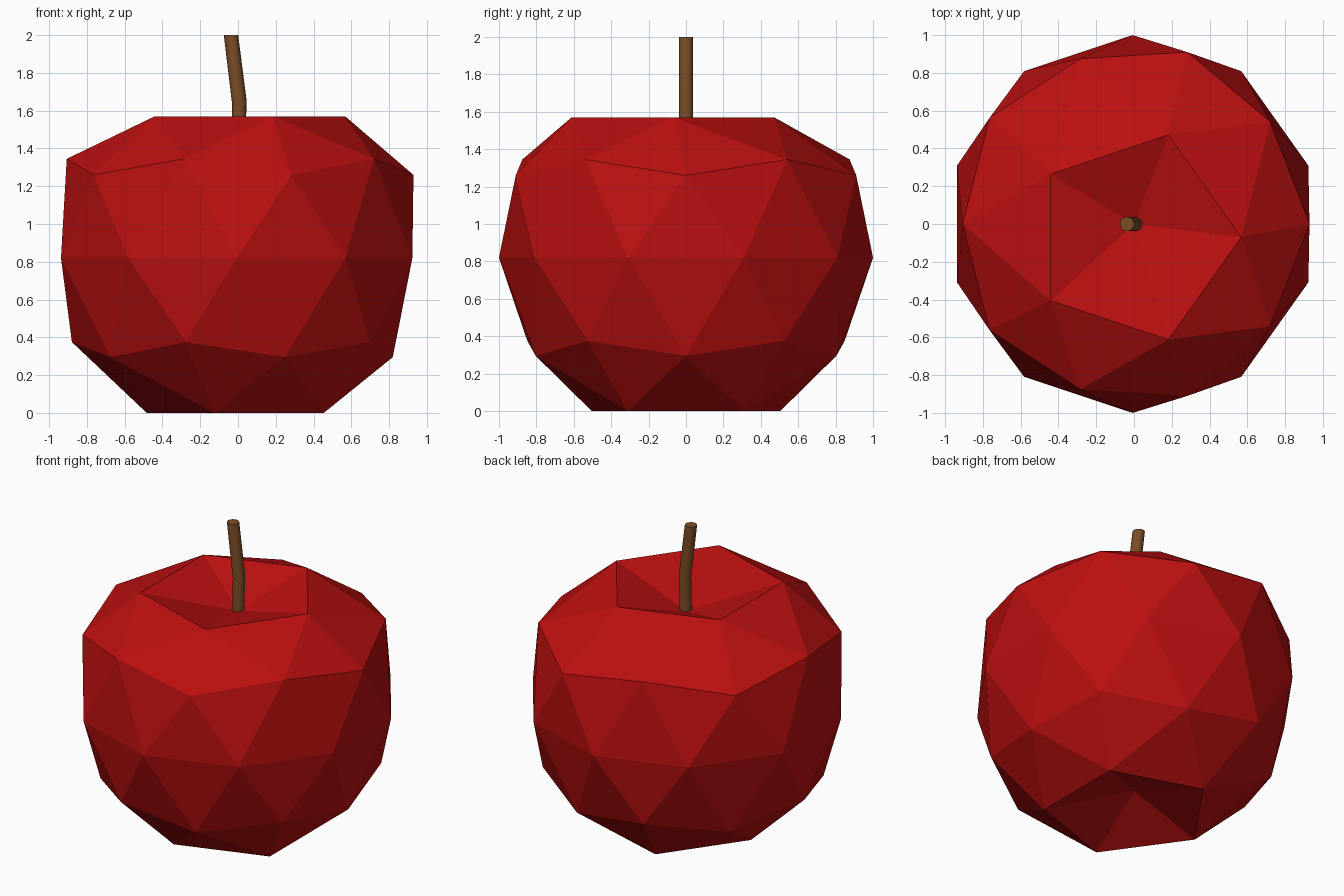
import bpy, bmesh, math
from mathutils import Vector

if "Cube" in bpy.data.objects:
    bpy.data.objects.remove(bpy.data.objects["Cube"])


def material(name, rgb):
    m = bpy.data.materials.new(name)
    m.diffuse_color = (*rgb, 1)
    m.use_nodes = True
    m.node_tree.nodes["Principled BSDF"].inputs["Base Color"].default_value = m.diffuse_color
    return m


def add_object(name, bm, mat, smooth=False):
    bmesh.ops.recalc_face_normals(bm, faces=bm.faces)
    me = bpy.data.meshes.new(name)
    bm.to_mesh(me)
    bm.free()
    me.materials.append(mat)
    ob = bpy.data.objects.new(name, me)
    bpy.context.collection.objects.link(ob)
    if smooth:
        bpy.context.view_layer.objects.active = ob
        ob.select_set(True)
        bpy.ops.object.shade_smooth_by_angle(angle=math.radians(40))
    return ob


red = material("apple red", (0.5, 0.005, 0.005))
brown = material("stem brown", (0.2, 0.075, 0.02))

# Fruit: an icosphere whose rings are reshaped into an apple with two dimples
# sphere height: (radius, new height, x shift, y shift)
rings = {
    1.0: (0, 1.41, 0, 0),            # top dimple
    0.851: (0.57, 1.57, 0.01, -0.07),  # top rim
    0.526: (0.92, 1.345, -0.007, 0),
    0.447: (0.957, 1.26, -0.007, 0),
    0.0: (1.0, 0.82, -0.007, 0),     # widest ring
    -0.447: (0.892, 0.375, -0.007, 0),
    -0.526: (0.845, 0.295, -0.007, 0),
    -0.851: (0.53, 0.0, 0.035, 0),   # bottom rim
    -1.0: (0, 0.165, 0, 0),          # bottom dimple
}
bm = bmesh.new()
bmesh.ops.create_icosphere(bm, subdivisions=2, radius=1)
for v in bm.verts:
    r, z, dx, dy = rings[min(rings, key=lambda h: abs(h - v.co.z))]
    a = math.atan2(v.co.y, v.co.x)
    v.co = Vector((0.978 * r * math.cos(a) + dx, r * math.sin(a) + dy, z))
add_object("apple_fruit", bm, red)

# Stem: a round tube with one slight bend
SIDES, RADIUS = 16, 0.038
bm = bmesh.new()
loops = []
for x, z in [(0.002, 1.4), (0.007, 1.645), (-0.037, 2.0)]:
    loops.append([bm.verts.new((x + RADIUS * math.cos(t), RADIUS * math.sin(t),
                                z + (0.012 * math.cos(t) if z == 1.645 else 0)))
                  for t in (2 * math.pi * i / SIDES for i in range(SIDES))])
for lo, hi in zip(loops, loops[1:]):
    for i in range(SIDES):
        j = (i + 1) % SIDES
        bm.faces.new((lo[i], lo[j], hi[j], hi[i]))
bm.faces.new(loops[0][::-1])
bm.faces.new(loops[-1])
add_object("stem", bm, brown, smooth=True)
